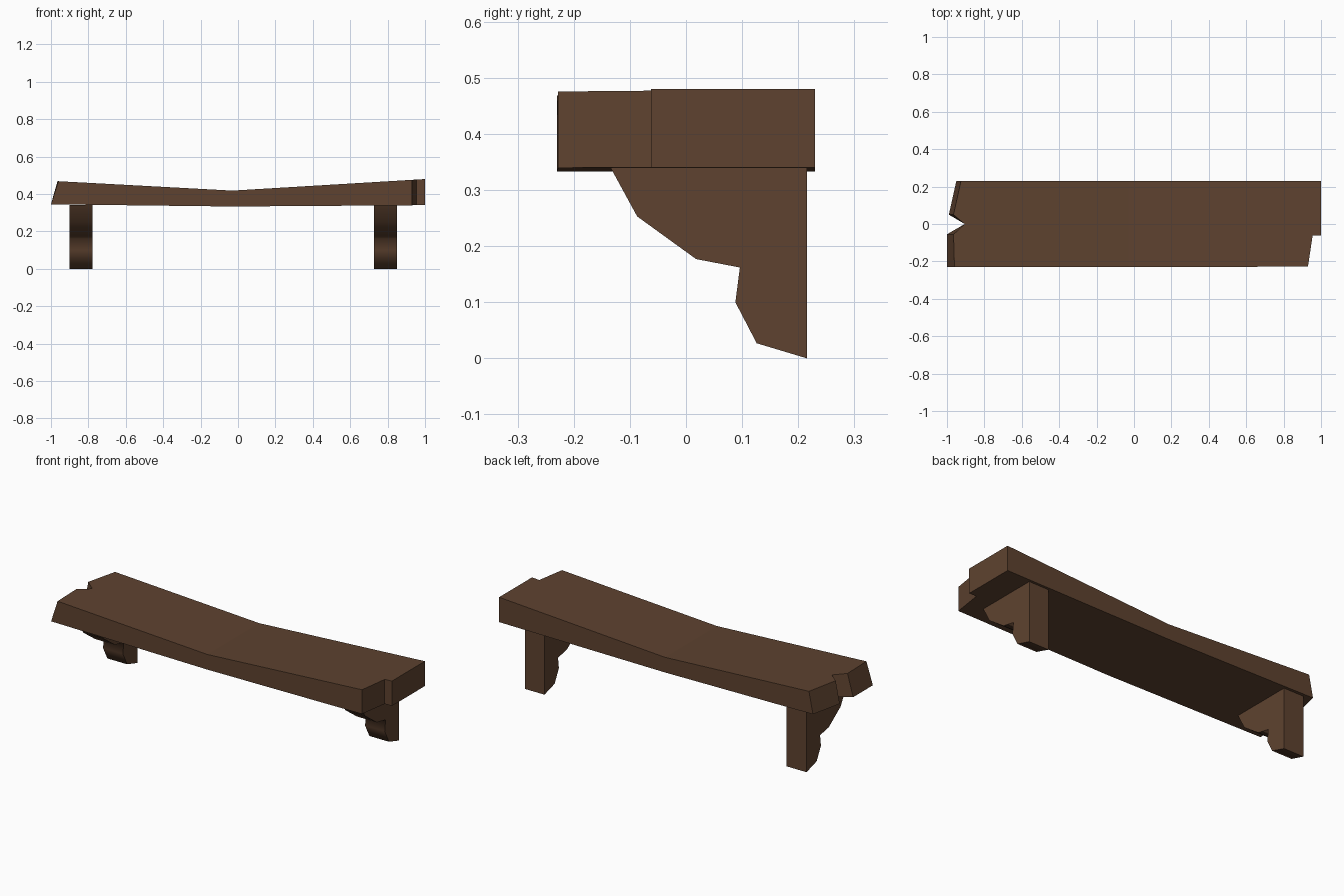
import bpy, bmesh, math

if "Cube" in bpy.data.objects:
    bpy.data.objects.remove(bpy.data.objects["Cube"])

wood = bpy.data.materials.new("dark wood")
wood.diffuse_color = (0.112, 0.055, 0.029, 1)
wood.use_nodes = True
wood.node_tree.nodes["Principled BSDF"].inputs["Base Color"].default_value = wood.diffuse_color


def make_object(name, bm):
    bmesh.ops.recalc_face_normals(bm, faces=bm.faces)
    mesh = bpy.data.meshes.new(name)
    bm.to_mesh(mesh)
    bm.free()
    mesh.materials.append(wood)
    obj = bpy.data.objects.new(name, mesh)
    bpy.context.collection.objects.link(obj)
    return obj


# Plank: sagging board with chipped ends, creased across the middle
MID = -0.03


def top_z(x):
    return 0.418 + (MID - x) * 0.054 if x < MID else 0.418 + (x - MID) * 0.06


def bottom_z(x):
    return 0.333 + (MID - x) * 0.012 if x < MID else 0.333 + (x - MID) * 0.007


# (bottom x, top x, y) around each half, starting and ending on the crease
left = [(MID, MID, 0.23), (-0.95, -0.925, 0.23), (-0.99, -0.965, 0.05),
        (-0.905, -0.905, 0.0), (-1.0, -0.965, -0.055), (-1.0, -0.96, -0.23),
        (MID, MID, -0.23)]
right = [(MID, MID, -0.23), (0.93, 0.93, -0.228), (0.955, 0.955, -0.062),
         (1.0, 1.0, -0.062), (1.0, 1.0, 0.23), (MID, MID, 0.23)]

bm = bmesh.new()
for half in (left, right):
    low = [bm.verts.new((b, y, bottom_z(b))) for b, t, y in half]
    high = [bm.verts.new((t, y, top_z(t))) for b, t, y in half]
    bm.faces.new(low)
    bm.faces.new(high)
    for i in range(len(half) - 1):
        bm.faces.new((low[i], low[i + 1], high[i + 1], high[i]))
bmesh.ops.remove_doubles(bm, verts=bm.verts, dist=0.0005)
make_object("shelf_plank", bm)

# Brackets: carved side profile (y, z) extruded along x
profile = [(-0.135, 0.341), (-0.087, 0.253), (0.018, 0.177), (0.096, 0.162),
           (0.088, 0.1), (0.126, 0.027), (0.216, 0.0), (0.216, 0.341)]
for name, x0, x1 in (("left_bracket", -0.9, -0.777), ("right_bracket", 0.728, 0.85)):
    bm = bmesh.new()
    face = bm.faces.new([bm.verts.new((x0, y, z)) for y, z in profile])
    ext = bmesh.ops.extrude_face_region(bm, geom=[face], use_keep_orig=True)
    for v in ext["geom"]:
        if isinstance(v, bmesh.types.BMVert):
            v.co.x = x1
    obj = make_object(name, bm)
    bpy.ops.object.select_all(action='DESELECT')
    obj.select_set(True)
    bpy.context.view_layer.objects.active = obj
    bpy.ops.object.shade_smooth_by_angle(angle=math.radians(88))
